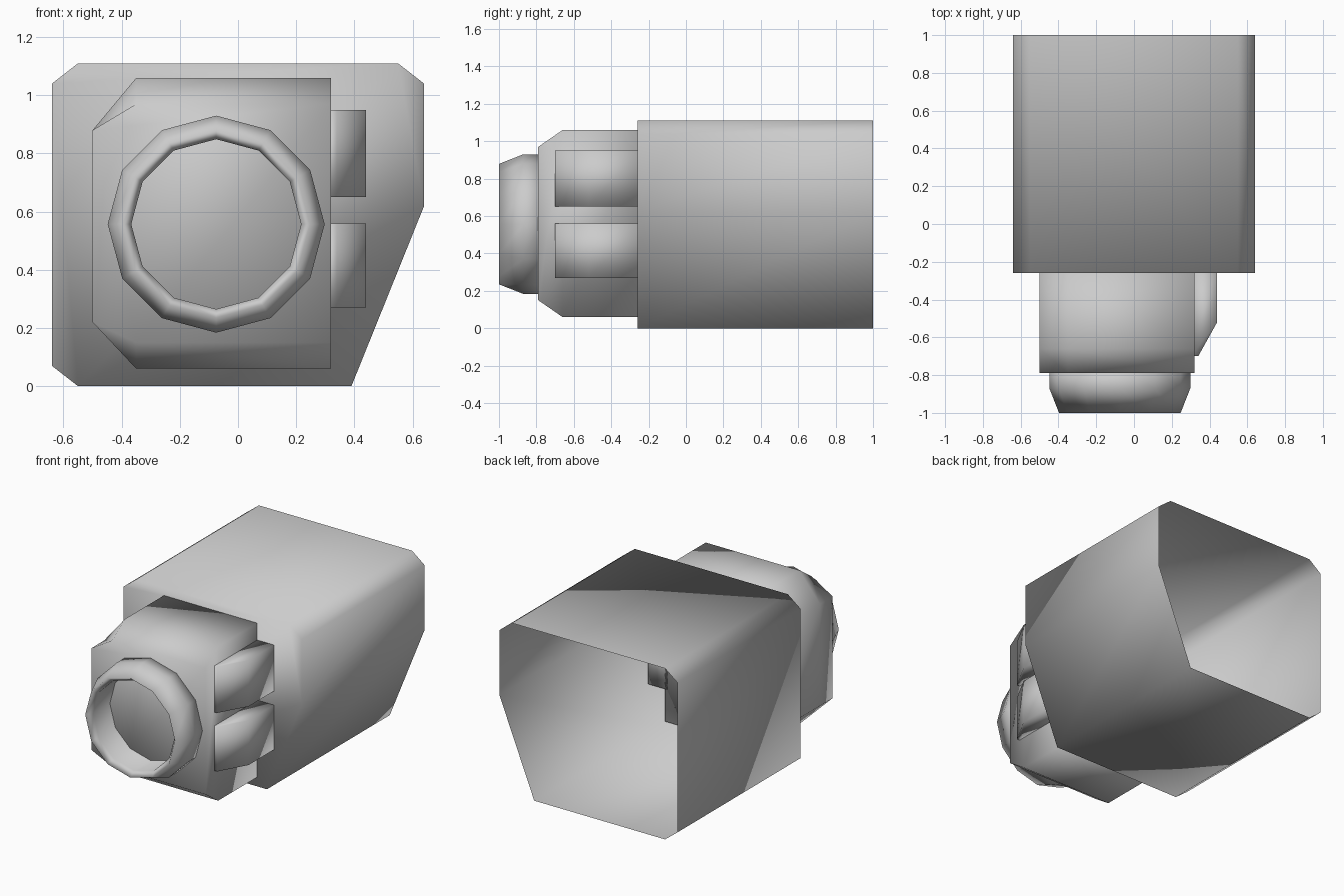
import bpy, bmesh
from math import sin, cos, pi

cube = bpy.data.objects.get("Cube")
if cube:
    bpy.data.objects.remove(cube, do_unlink=True)

grey = bpy.data.materials.new("plain grey")
grey.use_nodes = True
COLOUR = (0.6, 0.6, 0.6, 1)
grey.diffuse_color = COLOUR
grey.node_tree.nodes["Principled BSDF"].inputs["Base Color"].default_value = COLOUR


def loft(name, rings, cap_first=True, cap_last=True):
    """Skin a list of equal-length 3D rings into one smooth-shaded object."""
    bm = bmesh.new()
    loops = [[bm.verts.new(p) for p in ring] for ring in rings]
    n = len(loops[0])
    for a, b in zip(loops, loops[1:]):
        for i in range(n):
            j = (i + 1) % n
            bm.faces.new((a[i], a[j], b[j], b[i]))
    if cap_first:
        bm.faces.new(loops[0][::-1])
    if cap_last:
        bm.faces.new(loops[-1])
    for f in bm.faces:
        f.smooth = True
    mesh = bpy.data.meshes.new(name)
    bm.to_mesh(mesh)
    bm.free()
    mesh.materials.append(grey)
    obj = bpy.data.objects.new(name, mesh)
    bpy.context.collection.objects.link(obj)
    return obj


def at_y(profile, y):
    return [(x, y, z) for x, z in profile]


# Main housing: closed at the front, open shell at the back
housing = [(-0.55, 0), (0.39, 0), (0.64, 0.62), (0.64, 1.04),
           (0.55, 1.11), (-0.55, 1.11), (-0.64, 1.04), (-0.64, 0.07)]
loft("housing", [at_y(housing, -0.26), at_y(housing, 1)], cap_last=False)

# Front block with top and bottom sloping in at the nose
block = [(-0.35, 0.06), (0.32, 0.06), (0.32, 1.06),
         (-0.35, 1.06), (-0.5, 0.88), (-0.5, 0.22)]
nose = [(x, min(max(z, 0.15), 0.97)) for x, z in block]
loft("front_block", [at_y(nose, -0.79), at_y(block, -0.66), at_y(block, -0.24)])

# Twelve-sided barrel: recessed floor, bore, lip, flare and root
CX, CZ, SIDES = -0.075, 0.557, 12
steps = [(-0.72, 0.292), (-0.96, 0.292), (-1, 0.322), (-0.87, 0.373), (-0.77, 0.373)]
loft("barrel", [[(CX + r * sin(2 * pi * i / SIDES), y, CZ - r * cos(2 * pi * i / SIDES))
                 for i in range(SIDES)] for y, r in steps])

# Two side pads with sloped front ends
pad = [(0.3, -0.24), (0.3, -0.7), (0.34, -0.7), (0.44, -0.52), (0.44, -0.24)]
for name, low, high in (("lower_side_pad", 0.27, 0.56), ("upper_side_pad", 0.65, 0.95)):
    loft(name, [[(x, y, z) for x, y in pad] for z in (low, high)])
